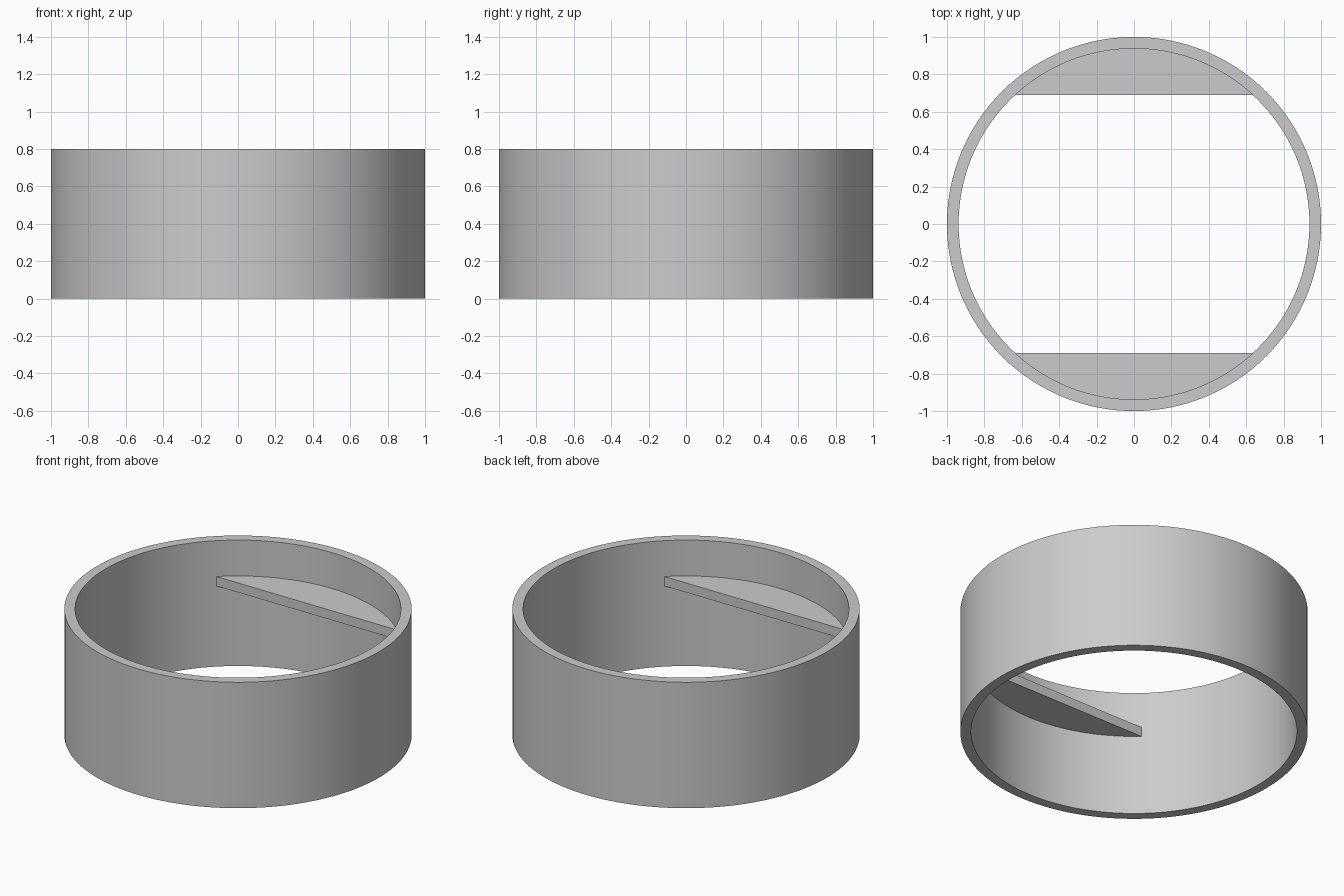
import bpy, bmesh, math

cube = bpy.data.objects.get("Cube")
if cube:
    bpy.data.objects.remove(cube, do_unlink=True)

OUTER, INNER, HEIGHT = 1.0, 0.938, 0.8
LEDGE_Y, LEDGE_LOW, LEDGE_TOP = 0.69, 0.512, 0.572
SIDES = 128

grey = bpy.data.materials.new("plain grey")
grey.use_nodes = True
colour = (0.6, 0.6, 0.6, 1)
grey.diffuse_color = colour
grey.node_tree.nodes["Principled BSDF"].inputs["Base Color"].default_value = colour


def finish(name, bm):
    bmesh.ops.recalc_face_normals(bm, faces=bm.faces)
    mesh = bpy.data.meshes.new(name)
    bm.to_mesh(mesh)
    bm.free()
    mesh.materials.append(grey)
    obj = bpy.data.objects.new(name, mesh)
    bpy.context.collection.objects.link(obj)
    bpy.ops.object.select_all(action='DESELECT')
    obj.select_set(True)
    bpy.context.view_layer.objects.active = obj
    bpy.ops.object.shade_smooth_by_angle(angle=math.radians(30))


# Ring wall: rectangular section swept around z
bm = bmesh.new()
section = [(INNER, 0), (OUTER, 0), (OUTER, HEIGHT), (INNER, HEIGHT)]
loops = []
for i in range(SIDES):
    a = math.tau * i / SIDES
    loops.append([bm.verts.new((r * math.cos(a), r * math.sin(a), z)) for r, z in section])
for i in range(SIDES):
    p, q = loops[i], loops[(i + 1) % SIDES]
    for k in range(4):
        n = (k + 1) % 4
        bm.faces.new((p[k], q[k], q[n], p[n]))
finish("ring_wall", bm)

# Ledges: circle segments whose curved edge is set into the wall
seat_radius = (INNER + OUTER) / 2
start = math.asin(LEDGE_Y / seat_radius)
STEPS = 48
for name, side in (("back_ledge", 1), ("front_ledge", -1)):
    bm = bmesh.new()
    outline = []
    for i in range(STEPS + 1):
        a = start + (math.pi - 2 * start) * i / STEPS
        outline.append(bm.verts.new((side * seat_radius * math.cos(a),
                                     side * seat_radius * math.sin(a), LEDGE_LOW)))
    base = bm.faces.new(outline)
    top = bmesh.ops.extrude_face_region(bm, geom=[base], use_keep_orig=True)
    moved = [v for v in top["geom"] if isinstance(v, bmesh.types.BMVert)]
    bmesh.ops.translate(bm, verts=moved, vec=(0, 0, LEDGE_TOP - LEDGE_LOW))
    finish(name, bm)
